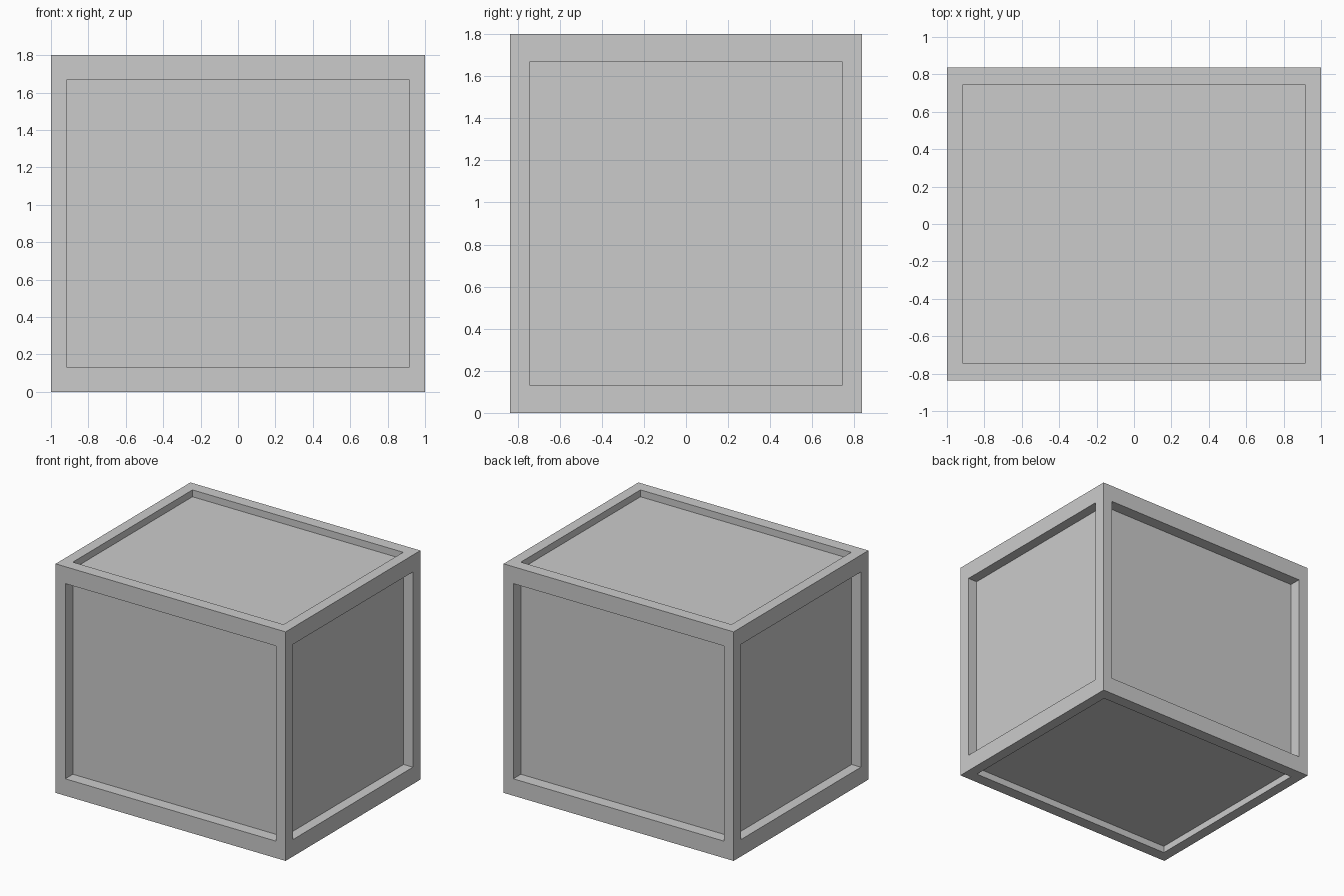
import bpy, bmesh
from mathutils import Vector

if "Cube" in bpy.data.objects:
    bpy.data.objects.remove(bpy.data.objects["Cube"])

HALF = Vector((1.0, 0.837, 0.9))         # half size of the crate
BORDER = Vector((0.084, 0.094, 0.133))   # frame width along each axis
DEPTH = Vector((0.08, 0.094, 0.054))     # panel recess along each axis

bm = bmesh.new()
bmesh.ops.create_cube(bm, size=2)
for v in bm.verts:
    v.co = Vector(a * b for a, b in zip(v.co, HALF))
bm.normal_update()

# Each side: inset a frame, then push the panel straight inwards
for face in list(bm.faces):
    axis = max(range(3), key=lambda i: abs(face.normal[i]))
    side = 1 if face.normal[axis] > 0 else -1
    bmesh.ops.inset_individual(bm, faces=[face], thickness=0.05)
    for v in face.verts:
        for i in range(3):
            if i != axis:
                v.co[i] = (HALF[i] - BORDER[i]) * (1 if v.co[i] > 0 else -1)
    panel = bmesh.ops.extrude_discrete_faces(bm, faces=[face])["faces"][0]
    for v in panel.verts:
        v.co[axis] -= side * DEPTH[axis]

bmesh.ops.recalc_face_normals(bm, faces=bm.faces)
mesh = bpy.data.meshes.new("crate")
bm.to_mesh(mesh)
bm.free()
crate = bpy.data.objects.new("crate", mesh)
crate.location.z = HALF.z
bpy.context.collection.objects.link(crate)
